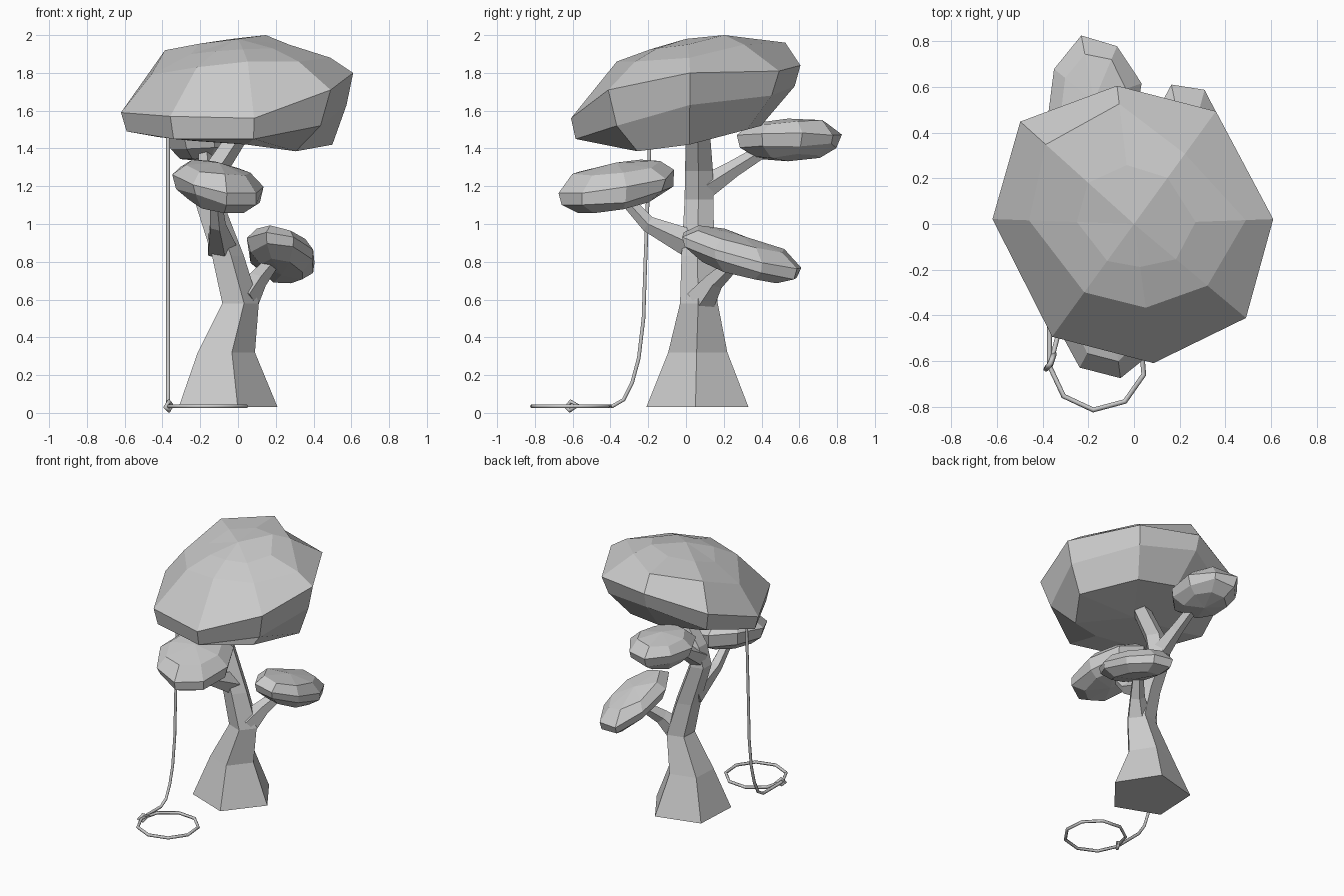
import bpy, bmesh, random
from math import sin, cos, tau, radians
from mathutils import Vector, Quaternion

if "Cube" in bpy.data.objects:
    bpy.data.objects.remove(bpy.data.objects["Cube"])


def make(name, rings, low=None, high=None):
    """Skin a stack of equal rings; close the ends with a pole or a flat cap."""
    bm = bmesh.new()
    rows = [[bm.verts.new(p) for p in r] for r in rings]
    n = len(rows[0])
    for a, b in zip(rows, rows[1:]):
        for i in range(n):
            j = (i + 1) % n
            bm.faces.new((a[i], a[j], b[j], b[i]))
    for row, pole in ((rows[0], low), (rows[-1], high)):
        if pole is None:
            bm.faces.new(row)
        else:
            p = bm.verts.new(pole)
            for i in range(n):
                bm.faces.new((row[i], row[(i + 1) % n], p))
    bmesh.ops.recalc_face_normals(bm, faces=bm.faces)
    me = bpy.data.meshes.new(name)
    bm.to_mesh(me)
    bm.free()
    ob = bpy.data.objects.new(name, me)
    bpy.context.collection.objects.link(ob)
    return ob


def limb(name, pts, radii, sides=5, phase=-75, flat=False):
    """Tapered tube along a path; flat keeps all rings horizontal."""
    pts = [Vector(p) for p in pts]
    q, last, rings = Quaternion(), Vector((0, 0, 1)), []
    for k, (p, r) in enumerate(zip(pts, radii)):
        t = (pts[min(k + 1, len(pts) - 1)] - pts[max(k - 1, 0)]).normalized()
        if not flat:
            q = last.rotation_difference(t) @ q
            last = t
        rings.append([p + q @ Vector((r * cos(a), r * sin(a), 0))
                      for a in (radians(phase) + tau * i / sides for i in range(sides))])
    return make(name, rings)


def leaf_pad(name, c, size, slope, seed, phase=0):
    """Small faceted foliage pad, sheared by slope in x and y."""
    rnd = random.Random(seed)
    c = Vector(c)

    def at(x, y, z):
        return c + Vector((x, y, z * size[2] + slope[0] * x + slope[1] * y))
    rings = []
    for f, h in ((0.64, -0.82), (0.94, -0.35), (1.0, 0.2), (0.72, 0.76)):
        ring = []
        for i in range(8):
            a = radians(phase) + tau * i / 8
            r = f * rnd.uniform(0.97, 1.06)
            ring.append(at(size[0] * r * cos(a), size[1] * r * sin(a), h + rnd.uniform(-.1, .1)))
        rings.append(ring)
    return make(name, rings, at(0, 0, -1), at(0, 0, 1.0))


# Trunk and branches
limb("trunk",
     [(-.075, .065, .03), (-.075, .065, .32), (.005, .07, .58), (-.06, .065, .83),
      (-.165, .07, 1.13), (-.13, .07, 1.28), (-.01, .065, 1.46), (.05, .06, 1.6)],
     [.285, .165, .105, .092, .08, .078, .068, .05], flat=True)
limb("right_branch", [(.03, .08, .6), (.1, .15, .7), (.2, .28, .82)], [.085, .055, .035])
limb("front_branch", [(-.09, .06, .88), (-.11, -.2, 1.0), (-.12, -.31, 1.12)], [.085, .045, .035])
limb("back_branch", [(-.16, .08, 1.18), (-.17, .25, 1.29), (-.18, .46, 1.42)], [.07, .047, .035])

# Small foliage pads
leaf_pad("right_foliage", (.23, .29, .835), (.185, .325, .105), (-.2, -.29), 3, 20)
leaf_pad("front_foliage", (-.1, -.37, 1.2), (.24, .315, .125), (-.2, .14), 5, 10)
leaf_pad("back_foliage", (-.175, .54, 1.445), (.205, .28, .113), (.05, .03), 8, 15)

# Main canopy: one line per ring, radius and height at each of eight angles
angles = [178, 138, 97, 54, 2, -40, -82, -126]
levels = [
    ([.42, .4, .4, .4, .5, .4, .35, .4],
     [1.46, 1.5, 1.52, 1.5, 1.42, 1.385, 1.42, 1.44]),
    ([.59, .62, .58, .56, .575, .57, .59, .58],
     [1.49, 1.6, 1.73, 1.68, 1.63, 1.52, 1.45, 1.45]),
    ([.62, .67, .61, .61, .61, .64, .615, .61],
     [1.59, 1.74, 1.84, 1.81, 1.8, 1.71, 1.56, 1.57]),
    ([.46, .52, .53, .38, .49, .42, .37, .37],
     [1.79, 1.92, 1.96, 1.95, 1.88, 1.86, 1.86, 1.83]),
    ([.25, .27, .26, .25, .27, .24, .19, .2],
     [1.9, 1.955, 1.98, 2.0, 1.95, 1.93, 1.925, 1.915])]
make("main_canopy",
     [[(r * cos(radians(a)), r * sin(radians(a)), z) for a, r, z in zip(angles, R, Z)]
      for R, Z in levels], (0, 0, 1.43), (0, 0, 1.98))


# Rope hanging from the canopy down to a loop on the ground
def rope(name, pts, cyclic=False, radius=.011):
    cu = bpy.data.curves.new(name, 'CURVE')
    cu.dimensions = '3D'
    cu.bevel_depth = radius
    cu.bevel_resolution = 1
    cu.use_fill_caps = True
    s = cu.splines.new('POLY')
    s.points.add(len(pts) - 1)
    for p, co in zip(s.points, pts):
        p.co = (*co, 1)
    s.use_cyclic_u = cyclic
    ob = bpy.data.objects.new(name, cu)
    bpy.context.collection.objects.link(ob)


rope("hanging_rope", [(-.37, y, z) for y, z in (
    (-.19, 1.5), (-.2, 1.2), (-.215, .8), (-.225, .5), (-.25, .29), (-.285, .16),
    (-.33, .07), (-.39, .035), (-.5, .035), (-.61, .035))])
rope("ground_loop", [(-.16 + .21 * cos(a), -.605 + .21 * sin(a), .035)
                     for a in (radians(-15) + tau * i / 9 for i in range(9))], True)
rope("rope_knot", [(-.35, -.57, .04), (-.365, -.61, .06), (-.385, -.635, .03),
                   (-.365, -.615, .013)], True, .012)
